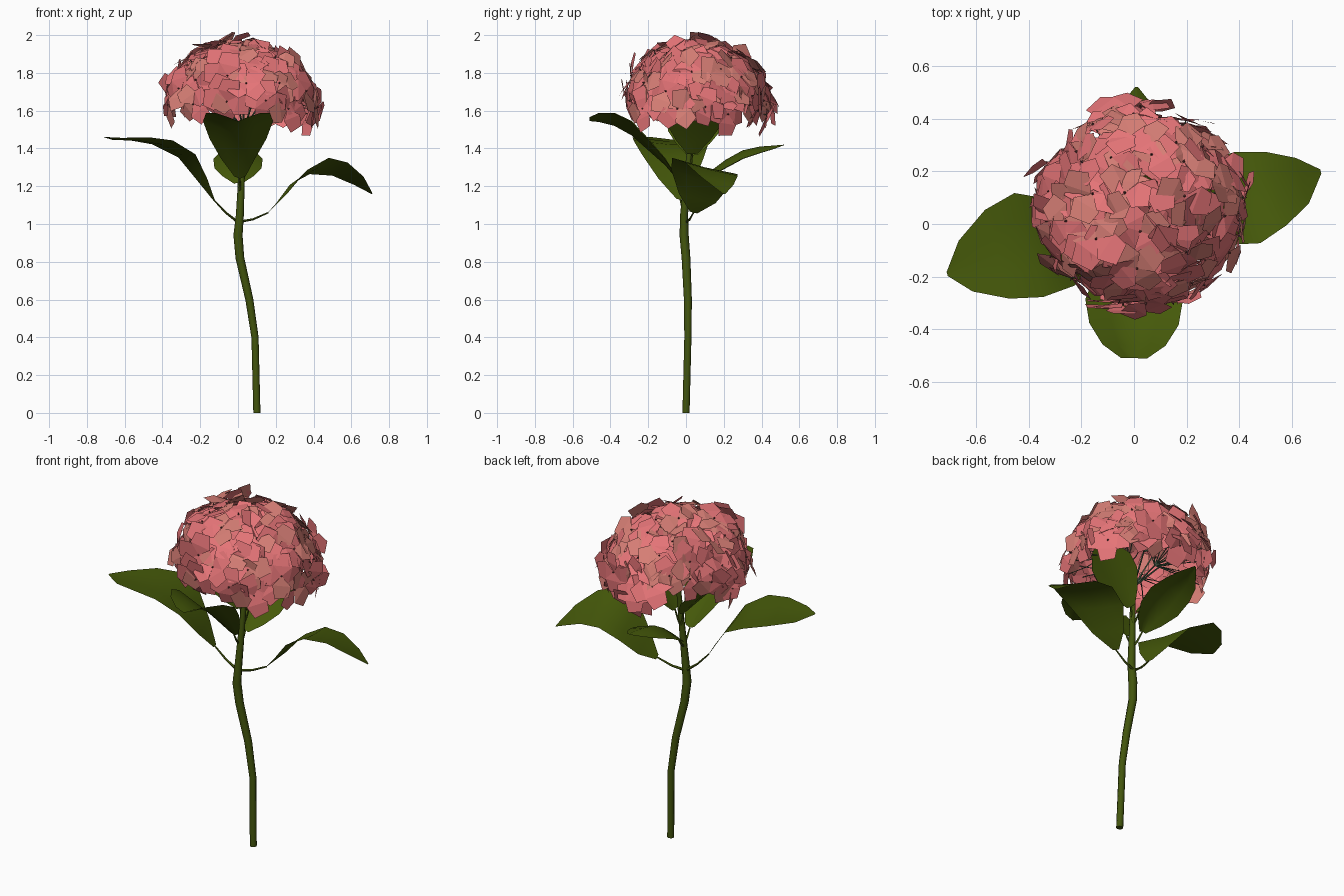
import bpy, math, random
from mathutils import Vector, Matrix

random.seed(7)
cube = bpy.data.objects.get("Cube")
if cube:
    bpy.data.objects.remove(cube)


def material(name, rgb):
    m = bpy.data.materials.new(name)
    m.use_nodes = True
    m.diffuse_color = (*rgb, 1)
    m.node_tree.nodes["Principled BSDF"].inputs["Base Color"].default_value = (*rgb, 1)
    return m


LEAF = material("leaf_green", (0.06, 0.1, 0.003))
STEM = material("stem_green", (0.055, 0.09, 0.004))
TWIG = material("twig_green", (0.06, 0.1, 0.06))
ROSE = material("rose_pink", (0.78, 0.175, 0.185))
SALMON = material("salmon_pink", (0.68, 0.21, 0.18))
DARK = material("floret_centre", (0.12, 0.04, 0.04))


def link(obj):
    bpy.context.collection.objects.link(obj)
    return obj


def mesh_object(name, verts, faces, mats, indices=None, smooth=False):
    me = bpy.data.meshes.new(name)
    me.from_pydata(verts, [], faces)
    for m in mats:
        me.materials.append(m)
    for i, p in enumerate(me.polygons):
        p.material_index = indices[i] if indices else 0
        p.use_smooth = smooth
    return link(bpy.data.objects.new(name, me))


def tubes(name, paths, depth, mat, resolution=0):
    """Sweep a round section along paths of (point, radius factor)."""
    cu = bpy.data.curves.new(name, 'CURVE')
    cu.dimensions = '3D'
    cu.bevel_depth = depth
    cu.bevel_resolution = resolution
    cu.use_fill_caps = True
    for path in paths:
        sp = cu.splines.new('POLY')
        sp.points.add(len(path) - 1)
        for p, (co, r) in zip(sp.points, path):
            p.co = (*co, 1)
            p.radius = r
    cu.materials.append(mat)
    obj = link(bpy.data.objects.new(name, cu))
    bpy.ops.object.select_all(action='DESELECT')
    obj.select_set(True)
    bpy.context.view_layer.objects.active = obj
    bpy.ops.object.convert(target='MESH')
    bpy.ops.object.shade_smooth_by_angle(angle=math.radians(60))


# Main stem, gently bent
stem_path = [((0.10, 0.0, 0.0), 0.9), ((0.09, 0.01, 0.4), 0.9),
             ((0.06, 0.01, 0.6), 1), ((0.01, 0.0, 0.82), 1.1),
             ((0.0, -0.01, 0.94), 1.15), ((0.01, -0.01, 1.05), 1),
             ((0.02, 0.01, 1.28), 0.8), ((0.03, 0.03, 1.52), 0.6)]
tubes("stem", [stem_path], 0.021, STEM, 2)


def leaf(name, root, rib, widths, fold=0.15, roll=0.0):
    """Blade swept along a midrib; roll lifts the front edge, fold lifts both."""
    pts = [Vector(p) for p in rib]
    out = pts[-1] - pts[0]
    side = Vector((-out.y, out.x, 0)).normalized()
    if side.y > 0:
        side = -side
    steps = (-1, -0.5, 0, 0.5, 1)
    verts, faces = [], []
    for p, w in zip(pts, widths):
        for s in steps:
            verts.append(p + side * w * s + Vector((0, 0, w * (fold * abs(s) + roll * s))))
    n = len(steps)
    for i in range(len(pts) - 1):
        for j in range(n - 1):
            a = i * n + j
            faces.append((a, a + n, a + n + 1, a + 1))
    obj = mesh_object(name, verts, faces, [LEAF], smooth=True)
    # Keep every blade's upper face outward
    if sum(p.normal.z for p in obj.data.polygons) < 0:
        obj.data.flip_normals()
    mid = Vector(root).lerp(pts[0], 0.5) - Vector((0, 0, 0.01))
    tubes(name + "_stalk", [[(Vector(root), 1.3), (mid, 1), (pts[0], 0.7)]], 0.006, STEM, 1)


# Lower wide pair
leaf("right_leaf", (0, 0, 1.01),
     [(-0.13, -0.03, 1.13), (-0.19, -0.05, 1.23), (-0.27, -0.07, 1.35),
      (-0.40, -0.08, 1.42), (-0.52, -0.115, 1.44), (-0.64, -0.16, 1.445), (-0.71, -0.19, 1.46)],
     (0.02, 0.1, 0.17, 0.205, 0.175, 0.1, 0.008), 0.06, 0.05)
leaf("left_leaf", (0, 0, 1.01),
     [(0.16, 0.04, 1.06), (0.23, 0.06, 1.13), (0.32, 0.08, 1.24), (0.43, 0.10, 1.30),
      (0.54, 0.135, 1.285), (0.64, 0.165, 1.225), (0.71, 0.2, 1.16)],
     (0.02, 0.1, 0.165, 0.18, 0.145, 0.09, 0.008), 0.04, 0.24)

# Middle front and back pair
leaf("front_leaf", (0.01, 0, 1.17),
     [(0.01, -0.05, 1.24), (0, -0.11, 1.31), (0, -0.2, 1.39), (0, -0.29, 1.47),
      (0, -0.38, 1.52), (0, -0.46, 1.54), (0, -0.51, 1.545)],
     (0.03, 0.09, 0.15, 0.185, 0.17, 0.12, 0.05), 0.4)
leaf("back_leaf", (0.01, 0, 1.15),
     [(0, 0.07, 1.22), (0, 0.13, 1.28), (0, 0.21, 1.34), (0, 0.3, 1.39),
      (0, 0.39, 1.41), (0.01, 0.46, 1.415), (0.01, 0.52, 1.42)],
     (0.02, 0.08, 0.125, 0.13, 0.1, 0.055, 0.006), -0.35)

# Upper pair tucked beneath the flower head
for name, sx, top in (("upper_left_leaf", 1, 1.67), ("upper_right_leaf", -1, 1.62)):
    rib = [(0.02 + sx * d * 0.28, 0.03 + 0.03 * d, 1.32 + (top - 1.32) * d ** 0.85)
           for d in (0.1, 0.25, 0.45, 0.65, 0.85, 1)]
    leaf(name, (0.02, 0.02, 1.28), rib, (0.03, 0.09, 0.14, 0.14, 0.09, 0.01), 0.15)

# Flower head: four-petal florets scattered over a dome
CENTRE = Vector((0.02, 0.065, 1.625))
RX, RZ, COUNT = 0.39, 0.335, 90
HUB = Vector((0.03, 0.03, 1.5))
PETAL = ((0, 0, 0), (0.05, -0.058, 0.003), (0.055, 0.058, 0.003),
         (0.122, -0.038, -0.008), (0.112, 0.046, -0.008))
verts, faces, indices, heads = [], [], [], []
for i in range(COUNT):
    u = 1 - 1.1 * (i + 0.5) / COUNT
    a = i * math.pi * (3 - math.sqrt(5)) + random.uniform(-0.12, 0.12)
    h = math.sqrt(1 - u * u)
    d = Vector((h * math.cos(a), h * math.sin(a), u))
    # Ragged rim, open on two sides
    if u < 0.06 and random.random() < 0.3 or u < 0.3 and -0.65 < d.x < -0.35:
        continue
    k = random.uniform(0.9, 1.03)
    pos = CENTRE + Vector((d.x * RX * k, d.y * RX * k, d.z * RZ * k))
    # The back left side hangs a little lower
    pos.z -= 0.025 * (d.x + d.y)
    jitter = Vector([random.uniform(-1, 1) for _ in range(3)]) * 0.4
    normal = (Vector((d.x / RX, d.y / RX, d.z / RZ)).normalized() + jitter).normalized()
    frame = (Matrix.Translation(pos) @ normal.to_track_quat('Z', 'Y').to_matrix().to_4x4()
             @ Matrix.Rotation(random.uniform(0, math.pi), 4, 'Z'))
    size = random.uniform(0.88, 1.06)
    heads.append((pos, normal))
    for q in range(4):
        turn = frame @ Matrix.Rotation(q * math.pi / 2, 4, 'Z') \
            @ Matrix.Rotation(random.uniform(-0.2, 0.3), 4, 'Y') \
            @ Matrix.Rotation(random.uniform(-0.25, 0.25), 4, 'X')
        b = len(verts)
        verts += [turn @ (Vector(p) * size) for p in PETAL]
        faces += [(b, b + 1, b + 2), (b + 1, b + 3, b + 4, b + 2)]
        indices += [1 if random.random() < 0.3 else 0] * 2
    # Small dark centre
    b = len(verts)
    for j in range(4):
        t = j * math.pi / 2
        verts.append(frame @ Vector((0.006 * math.cos(t), 0.006 * math.sin(t), 0.0)))
    verts.append(frame @ Vector((0, 0, 0.012)))
    for j in range(4):
        faces.append((b + j, b + (j + 1) % 4, b + 4))
        indices.append(2)
mesh_object("florets", verts, faces, [ROSE, SALMON, DARK], indices)

# Branching twigs from the stem top to each floret
forks = [HUB + Vector((0, 0, 0.14))]
for j in range(10):
    t = j * math.tau / 10
    forks.append(HUB + Vector((0.15 * math.cos(t), 0.15 * math.sin(t), 0.14 + 0.05 * (j % 2))))
tubes("twig_branches", [[(HUB, 1.2), (f, 0.8)] for f in forks], 0.005, TWIG)
paths = []
for pos, normal in heads:
    fork = min(forks, key=lambda f: (f - pos).length)
    bend = fork.lerp(pos, 0.6) - normal * 0.02
    paths.append([(fork, 1), (bend, 0.8), (pos, 0.6)])
tubes("twigs", paths, 0.0035, TWIG)
